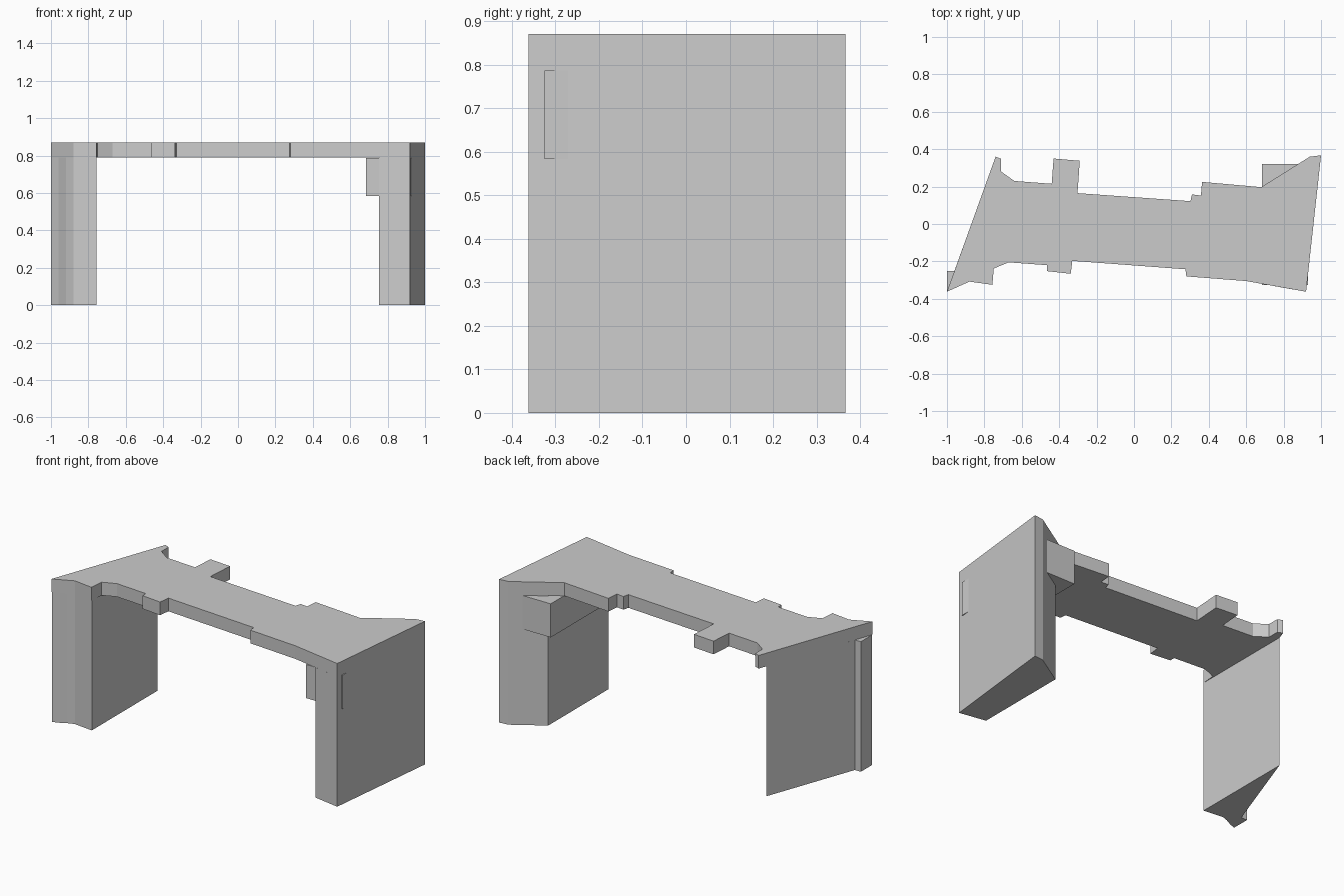
import bpy, bmesh


def prism(name, outline, z0, z1):
    """Extrude a plan outline into a flat-sided solid."""
    bm = bmesh.new()
    base = bm.faces.new([bm.verts.new((x, y, z0)) for x, y in outline])
    top = bmesh.ops.extrude_face_region(bm, geom=[base])["geom"]
    verts = [g for g in top if isinstance(g, bmesh.types.BMVert)]
    bmesh.ops.translate(bm, verts=verts, vec=(0, 0, z1 - z0))
    bmesh.ops.recalc_face_normals(bm, faces=bm.faces)
    mesh = bpy.data.meshes.new(name)
    bm.to_mesh(mesh)
    bm.free()
    obj = bpy.data.objects.new(name, mesh)
    bpy.context.collection.objects.link(obj)
    return obj


TOP, UNDER = 0.87, 0.79

# Bridge deck with notched back and front edges
back_edge = [(-0.74, 0.36), (-0.71, 0.348), (-0.71, 0.28), (-0.64, 0.23),
             (-0.44, 0.215), (-0.43, 0.35), (-0.29, 0.338), (-0.302, 0.165),
             (0.302, 0.122), (0.31, 0.158), (0.358, 0.152), (0.364, 0.225),
             (0.68, 0.197), (0.94, 0.36), (1.0, 0.367)]
front_edge = [(0.92, -0.362), (0.60, -0.305), (0.28, -0.28), (0.275, -0.242),
              (-0.33, -0.197), (-0.338, -0.266), (-0.465, -0.252),
              (-0.466, -0.22), (-0.67, -0.205), (-0.75, -0.238),
              (-0.757, -0.325), (-0.88, -0.308), (-1.0, -0.362)]
prism("bridge_deck", back_edge + front_edge, UNDER, TOP)

# Left pier: wedge with a wavy front and a corner rib
prism("left_pier", [(-0.757, 0.31), (-0.757, -0.322), (-0.80, -0.318),
                    (-0.88, -0.308), (-0.92, -0.322), (-0.96, -0.343),
                    (-1.0, -0.358), (-1.0, -0.25), (-0.96, -0.25)], 0, UNDER)

# Right pier: slab with a slanted back
prism("right_pier", [(0.755, -0.333), (0.92, -0.362), (1.0, 0.367),
                     (0.94, 0.36), (0.755, 0.244)], 0, UNDER)

# Support block running through the right pier
prism("support_block", [(0.685, -0.325), (0.93, -0.325),
                        (0.93, 0.32), (0.685, 0.32)], 0.583, 0.787)
